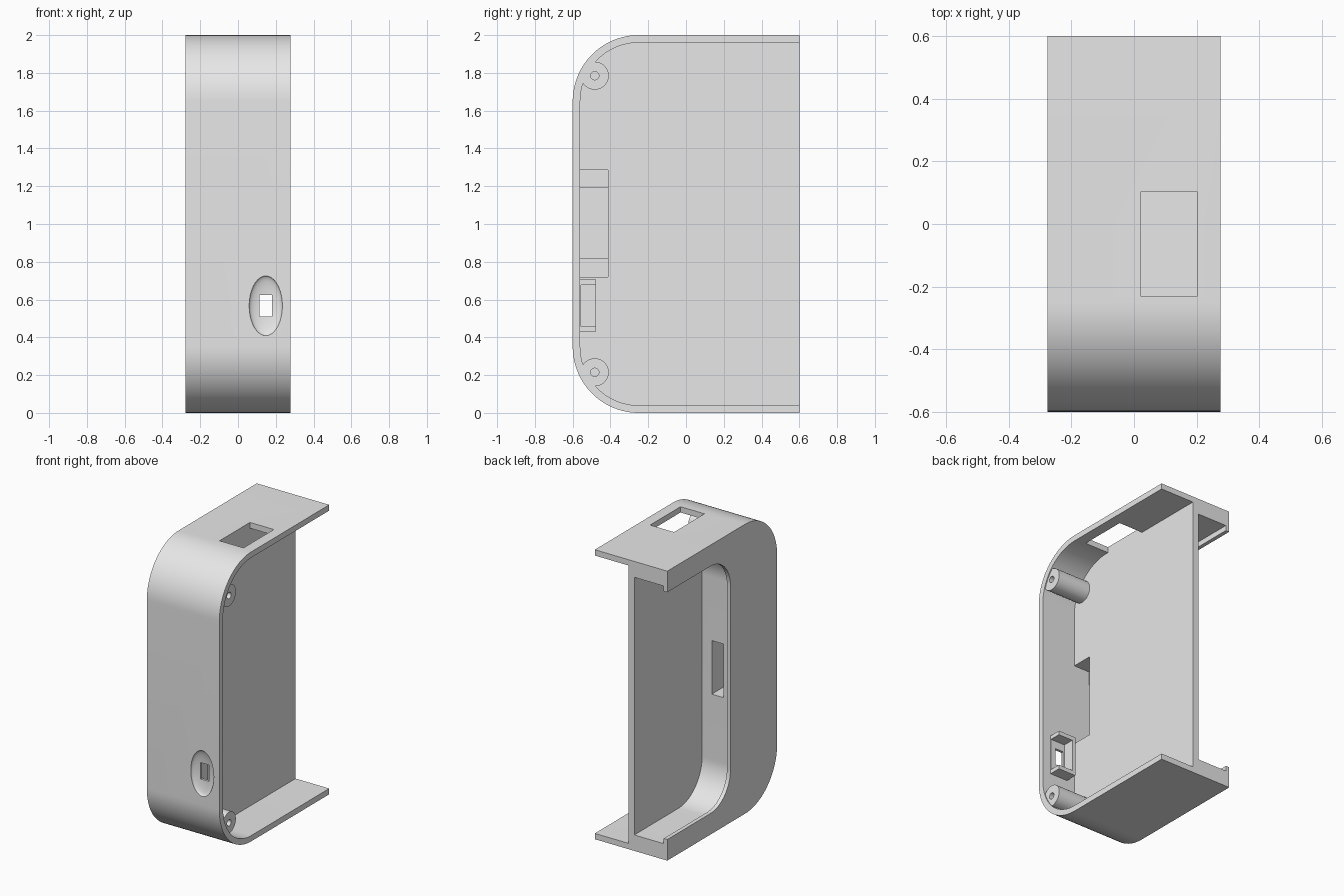
import bpy, bmesh, math
from mathutils import Matrix

cube = bpy.data.objects.get("Cube")
if cube:
    bpy.data.objects.remove(cube)

grey = bpy.data.materials.new("plain grey")
grey.use_nodes = True
COLOUR = (0.8, 0.8, 0.8, 1)
grey.diffuse_color = COLOUR
grey.node_tree.nodes["Principled BSDF"].inputs["Base Color"].default_value = COLOUR


def finish(bm, name):
    bmesh.ops.recalc_face_normals(bm, faces=bm.faces)
    mesh = bpy.data.meshes.new(name)
    bm.to_mesh(mesh)
    bm.free()
    mesh.materials.append(grey)
    ob = bpy.data.objects.new(name, mesh)
    bpy.context.collection.objects.link(ob)
    return ob


def d_prism(name, x0, x1, front, back, inset, radius, steps=24):
    """Solid along x with two rounded front corners and a square back."""
    low, high = inset, 2 - inset
    pts = [(back, high), (back, low)]
    for i in range(steps + 1):
        a = math.pi / 2 * i / steps
        pts.append((front + radius * (1 - math.sin(a)), low + radius * (1 - math.cos(a))))
    pts += [(y, 2 - z) for y, z in reversed(pts[2:])]
    bm = bmesh.new()
    face = bm.faces.new([bm.verts.new((x0, y, z)) for y, z in pts])
    new = bmesh.ops.extrude_face_region(bm, geom=[face])["geom"]
    bmesh.ops.translate(bm, vec=(x1 - x0, 0, 0),
                        verts=[v for v in new if isinstance(v, bmesh.types.BMVert)])
    return finish(bm, name)


def box(name, x, y, z):
    bm = bmesh.new()
    bmesh.ops.create_cube(bm, size=1)
    for v in bm.verts:
        for i, (lo, hi) in enumerate((x, y, z)):
            v.co[i] = lo if v.co[i] < 0 else hi
    return finish(bm, name)


def rod(name, x0, x1, y, z, r):
    bm = bmesh.new()
    bmesh.ops.create_cone(bm, cap_ends=True, segments=40, radius1=r, radius2=r, depth=x1 - x0,
                          matrix=Matrix.Translation(((x0 + x1) / 2, y, z))
                          @ Matrix.Rotation(math.pi / 2, 4, 'Y'))
    return finish(bm, name)


def combine(target, tool, operation):
    tool.hide_render = True
    mod = target.modifiers.new(operation, 'BOOLEAN')
    mod.operation, mod.solver, mod.object = operation, 'EXACT', tool
    bpy.context.view_layer.objects.active = target
    bpy.ops.object.modifier_apply(modifier=mod.name)
    bpy.data.objects.remove(tool)


# Main shell with a cavity on each side of a central web
body = d_prism("housing", -0.277, 0.277, -0.6, 0.6, 0, 0.35)
WEB = 0.02
for cut in (
    d_prism("right_cavity", WEB, 0.4, -0.56, 0.8, 0.04, 0.31),
    d_prism("left_cavity", -0.25, -0.025, -0.14, 0.8, 0.11, 0.26),
    d_prism("lip_opening", -0.4, -0.24, -0.09, 0.8, 0.146, 0.22),
):
    combine(body, cut, 'DIFFERENCE')

# Screw bosses in the rounded corners
for z in (0.215, 1.785):
    combine(body, rod("boss", 0, 0.27, -0.483, z, 0.074), 'UNION')
    combine(body, rod("screw_hole", 0.05, 0.4, -0.483, z, 0.022), 'DIFFERENCE')

# Top window, recess in the web, and slot through to the left cavity
for cut in (
    box("top_window", (WEB, 0.203), (-0.23, 0.102), (1.9, 2.1)),
    box("web_recess", (-0.1, 0.03), (-0.56, -0.413), (0.72, 1.285)),
    box("slot", (-0.19, -0.099), (-0.56, -0.1), (0.82, 1.19)),
):
    combine(body, cut, 'DIFFERENCE')

# Oval dish and port hole in the front wall
PORT_X, PORT_Z = 0.147, 0.567
bm = bmesh.new()
bmesh.ops.create_uvsphere(bm, u_segments=48, v_segments=24, radius=1,
                          matrix=Matrix.Translation((PORT_X, -0.6, PORT_Z))
                          @ Matrix.Diagonal((0.088, 0.03, 0.158, 1)))
combine(body, finish(bm, "dish"), 'DIFFERENCE')
combine(body, box("port_hole", (0.115, 0.179), (-0.7, -0.5), (0.51, 0.624)), 'DIFFERENCE')

# Bracket behind the port, open towards the side and back
bracket = box("port_bracket", (0.08, 0.215), (-0.57, -0.477), (0.43, 0.705))
combine(bracket, box("bracket_gap", (0.105, 0.3), (-0.555, -0.4), (0.458, 0.677)), 'DIFFERENCE')
combine(bracket, box("bracket_port", (0.115, 0.179), (-0.7, -0.5), (0.51, 0.624)), 'DIFFERENCE')
combine(body, bracket, 'UNION')

# Smooth the curves, keep the edges sharp
bpy.ops.object.select_all(action='DESELECT')
body.select_set(True)
bpy.context.view_layer.objects.active = body
bpy.ops.object.shade_smooth_by_angle(angle=math.radians(30))
